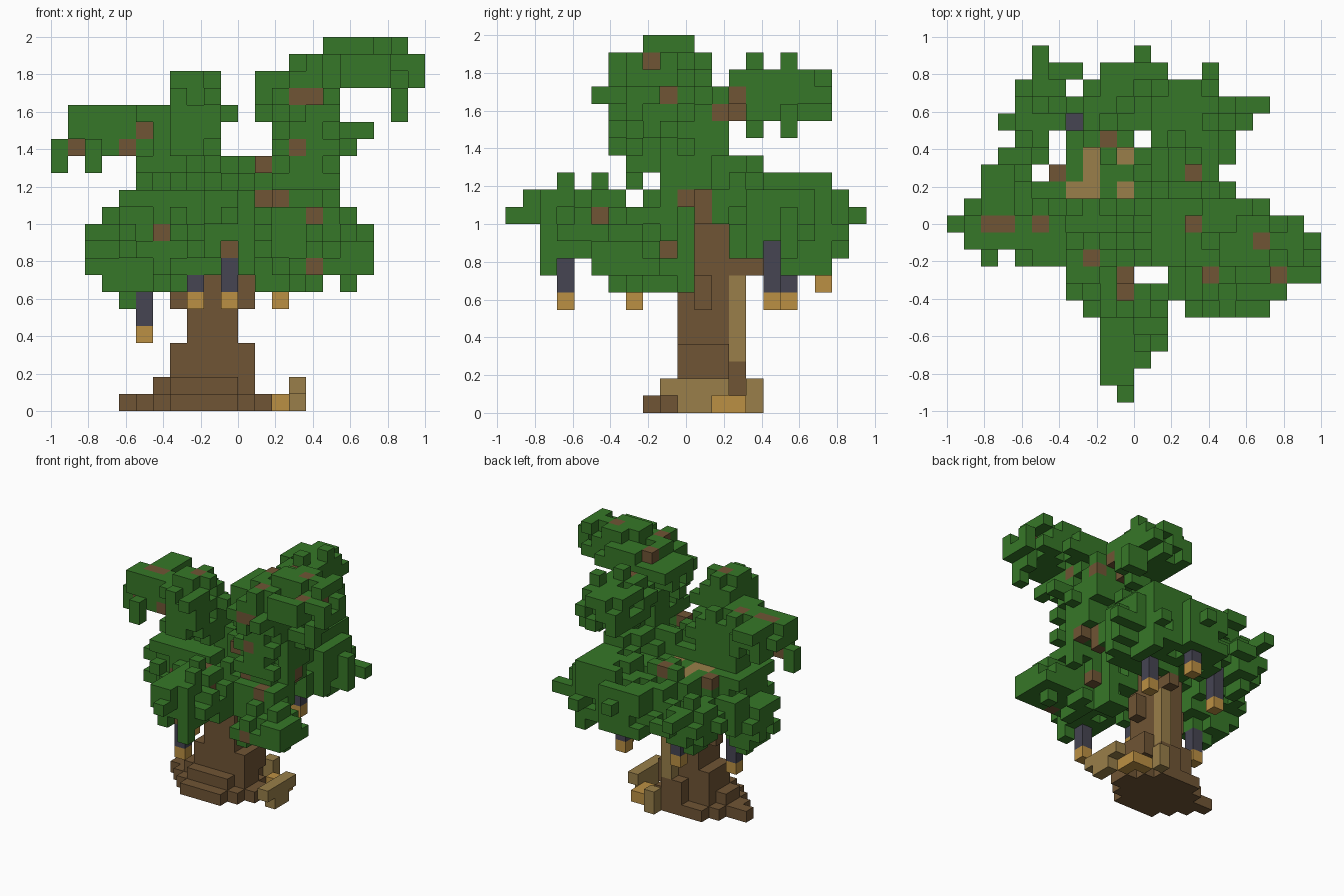
import bpy
import bmesh
import random
from mathutils import Vector

random.seed(4)
if "Cube" in bpy.data.objects:
    bpy.data.objects.remove(bpy.data.objects["Cube"], do_unlink=True)

UNIT = 1 / 11                                  # edge of one block
ORIGIN = Vector((-1, -21 / 22, 0))
COLOURS = {
    "leaf_green": (.037, .185, .021),
    "bark_brown": (.160, .090, .035),
    "plank_tan": (.320, .212, .067),
    "lamp_ochre": (.500, .280, .057),
    "chain_slate": (.061, .059, .086),
}
LEAF, BARK, PLANK, LAMP, CHAIN = range(5)
DIRECTIONS = [Vector(d) for d in ((1, 0, 0), (-1, 0, 0), (0, 1, 0),
                                  (0, -1, 0), (0, 0, 1), (0, 0, -1))]

materials = []
for name, rgb in COLOURS.items():
    mat = bpy.data.materials.new(name)
    mat.use_nodes = True
    mat.diffuse_color = (*rgb, 1)
    bsdf = mat.node_tree.nodes["Principled BSDF"]
    bsdf.inputs["Base Color"].default_value = (*rgb, 1)
    bsdf.inputs["Roughness"].default_value = 1
    materials.append(mat)

cells = {}                                     # block -> (part, colour)


def fill(part, colour, xs, ys, zs, power=0):
    """Fill a range of blocks; a power rounds its corners off."""
    spans = [s if isinstance(s, tuple) else (s, s) for s in (xs, ys, zs)]
    for x in range(spans[0][0], spans[0][1] + 1):
        for y in range(spans[1][0], spans[1][1] + 1):
            for z in range(spans[2][0], spans[2][1] + 1):
                reach = sum(abs((2 * c - a - b) / (b - a + 1)) ** power
                            for c, (a, b) in zip((x, y, z), spans)) if power else 0
                if reach <= 1:
                    cells.setdefault((x, y, z), (part, colour))


def leaves(part, *boxes):
    for box in boxes:
        fill(part, LEAF, *box, power=3.5)


def neighbours(cell):
    return [tuple(int(a + b) for a, b in zip(cell, d)) for d in DIRECTIONS]


# Trunk, its forks and the ladder strip behind it
fill("trunk", BARK, (8, 10), (10, 12), (0, 11))
fill("trunk", BARK, (7, 11), 11, (6, 7))
fill("trunk", BARK, (7, 11), (10, 12), (2, 3), power=3)
fill("trunk", BARK, 9, 13, (0, 2))
fill("trunk", BARK, 10, 13, (1, 2))
fill("trunk", BARK, 10, (13, 14), 8)
fill("ladder", PLANK, 10, 13, (3, 7))

# Spreading roots
fill("roots", BARK, (5, 12), (8, 13), 0, power=2)
fill("roots", BARK, 4, 11, 0)
fill("roots", BARK, (6, 11), (9, 12), 1, power=2)

# Bench and steps beside the roots
fill("bench", PLANK, 14, (9, 12), 1)
fill("bench", PLANK, 14, (10, 11), 0)
fill("bench", PLANK, 11, 14, (0, 1))
fill("bench", LAMP, 13, (12, 13), 0)
fill("bench", LAMP, 12, 13, 0)

# Lookout deck in the crown
DECK = [(7, 12), (8, 12), (10, 12), (8, 13), (8, 14), (9, 14), (10, 14)]
for x, y in DECK:
    fill("deck", PLANK, x, y, 12)

# Hanging lanterns
for x, y, z, links in ((10, 3, 6, 2), (8, 7, 6, 1), (13, 15, 6, 3),
                       (7, 16, 6, 3), (11, 18, 7, 2), (5, 11, 4, 2)):
    fill("lanterns", LAMP, x, y, z)
    fill("lanterns", CHAIN, x, y, (z + 1, z + links))

# Foliage, bough by bough
leaves("crown_core",
       ((6, 14), (7, 10), (9, 12)), ((6, 11), (11, 14), (10, 12)),
       ((9, 12), (9, 11), (13, 14)), ((11, 15), (11, 14), (11, 12)),
       ((7, 12), (14, 16), (10, 12)), ((12, 13), (9, 10), (7, 8)))
leaves("front_bough",
       ((9, 12), (3, 7), (9, 11)), ((9, 11), (2, 4), (9, 11)),
       ((9, 10), 1, (11, 12)), (10, 0, 11), ((9, 11), (2, 6), 12),
       (11, 2, 8), (11, 3, 13), (10, 5, 13), ((8, 9), (5, 7), (9, 10)),
       ((7, 9), 7, 8))
leaves("left_front_bough",
       ((14, 18), (5, 8), (8, 9)), ((14, 15), (6, 9), 7), (17, 7, 7),
       ((15, 17), (6, 7), 10), ((13, 16), (7, 9), (10, 11)), ((13, 14), 8, (8, 9)))
leaves("right_bough",
       ((2, 6), (10, 13), (8, 10)), (2, 10, (8, 10)), ((3, 5), (10, 12), 7),
       (4, 11, 6), ((4, 7), (8, 12), (11, 12)), ((6, 7), (8, 9), (7, 8)),
       ((4, 7), (8, 10), (9, 10)), ((3, 5), (13, 14), (9, 11)))
leaves("back_right_bough",
       ((4, 8), (15, 18), (9, 11)), (3, 16, 10), (5, (19, 20), 11),
       (5, (16, 17), 8), ((6, 7), (18, 19), 10), (5, 17, 12))
leaves("back_left_bough",
       ((11, 16), (13, 18), (9, 12)), ((16, 18), 17, 10), (17, 16, (10, 11)),
       ((9, 12), (17, 19), (9, 12)), (11, 20, 11), (15, 19, 10),
       ((12, 15), (15, 18), 13), ((13, 15), (13, 15), 13), (15, (16, 18), 8))
leaves("left_rising_limb",
       ((12, 16), (7, 11), (12, 14)), ((13, 16), (7, 12), (14, 16)),
       ((12, 16), (6, 11), (17, 18)), (17, 10, 15), ((17, 18), 9, 16),
       ((13, 15), (12, 14), (13, 14)), ((13, 15), 12, (16, 18)),
       ((12, 16), (8, 11), 19))
leaves("left_high_bough",
       ((14, 19), (6, 11), (19, 20)), ((18, 21), (7, 9), (19, 20)),
       ((16, 20), (8, 10), 21), (20, 7, (17, 18)), (20, 10, 19),
       (16, 5, 18), ((15, 16), 6, 18), (19, 6, (19, 20)))
leaves("back_high_bough",
       ((12, 15), (13, 18), (17, 19)), (14, 14, 20), (14, 14, 16),
       (15, 16, 20), (15, 16, 16), (15, 18, 18))
leaves("right_rising_limb",
       ((5, 9), (8, 11), (12, 16)), ((7, 9), (6, 9), (15, 18)),
       ((7, 9), (7, 8), (18, 19)), (10, 9, 17))
leaves("right_high_bough",
       ((1, 6), (9, 11), (15, 17)), (0, 10, (14, 15)), (2, 8, (14, 15)),
       ((2, 4), (11, 12), (15, 16)), ((2, 3), 13, 17), (3, 12, 17), ((5, 7), (8, 11), 17))

# Open gaps through the foliage
SHAFTS = [(5, 13), (6, 14), (6, 15), (11, 15), (7, 18), (11, 7), (12, 7)]
SLOTS = [(7, 12), (8, 13), (13, 8), (14, 8), (15, 8), (15, 9)]


def is_gap(x, y, z):
    return ((x, y) in SHAFTS or (y, z) in SLOTS
            or ((x, y) in DECK and z > 12)
            or (y in (11, 12) and x > 10 and 8 <= z <= 10)
            or (x, y, z) == (21, 8, 20)
            or (x == 16 and y < 8 and z == 20)
            or (x == 10 and y < 3 and z == 9))


for cell in [c for c, v in cells.items() if v[1] == LEAF and is_gap(*c)]:
    del cells[cell]


def line(axis, cell):
    """All blocks on the axis line through a block."""
    return [cell[:axis] + (n,) + cell[axis + 1:] for n in range(22)]


def keeps_outline(cell):
    return all(any(c in cells for c in line(axis, cell) if c != cell)
               for axis in range(3))


# Ragged leaf surface: nibble and sprout blocks without changing the outline
for cell in [c for c, v in cells.items() if v[1] == LEAF]:
    exposed = sum(n not in cells for n in neighbours(cell))
    if 1 <= exposed <= 3 and random.random() < .22 and keeps_outline(cell):
        del cells[cell]
for cell in [c for c, v in cells.items() if v[1] == LEAF]:
    for spot in neighbours(cell):
        if (spot not in cells and not is_gap(*spot) and spot[2] > 8
                and random.random() < .04 and keeps_outline(spot)):
            cells[spot] = cells[cell]

# Branch ends showing through the outermost leaves, by axis: side, front, top
KNOTS = [
    [(8, 20), (9, 18), (12, 17), (13, 17), (13, 18), (5, 11),
     (10, 12), (11, 12), (11, 11), (9, 9)],
    [(1, 15), (5, 16), (4, 15), (6, 10), (10, 9), (12, 14), (14, 15),
     (14, 18), (15, 18), (16, 20), (12, 12), (13, 12), (15, 11), (15, 8)],
    [(2, 10), (3, 10), (5, 10), (6, 13), (7, 16), (9, 15), (14, 13),
     (14, 10), (18, 9), (19, 7), (15, 7), (10, 7), (10, 6), (8, 8)],
]
OUTWARD = (1, -1, 1)
knots = []
for axis, spots in enumerate(KNOTS):
    for spot in spots:
        ray = line(axis, spot[:axis] + (0,) + spot[axis:])[::-OUTWARD[axis]]
        hit = next((c for c in ray if c in cells), None)
        if hit and cells[hit][1] == LEAF:
            cells[hit] = (cells[hit][0], BARK)
            knots.append(hit)

# Leaf caps beside the branch ends
for knot in knots:
    for axis, step in enumerate(OUTWARD):
        cap = knot[:axis] + (knot[axis] + step,) + knot[axis + 1:]
        if (knot[:axis] + knot[axis + 1:] not in KNOTS[axis]
                and cap not in cells and keeps_outline(cap)):
            cells[cap] = (cells[knot][0], LEAF)

# Turn each part into a mesh of its exposed block faces
for part in dict.fromkeys(v[0] for v in cells.values()):
    bm = bmesh.new()
    corners = {}

    def corner(point):
        key = tuple(round(2 * c) for c in point)
        if key not in corners:
            corners[key] = bm.verts.new(point * UNIT + ORIGIN)
        return corners[key]

    for cell, (owner, colour) in cells.items():
        if owner != part:
            continue
        for normal, other in zip(DIRECTIONS, neighbours(cell)):
            if other in cells:
                continue
            u = Vector((normal.y, normal.z, normal.x)) / 2
            v = normal.cross(u)
            centre = Vector(cell) + Vector((.5, .5, .5)) + normal / 2
            face = bm.faces.new([corner(centre + s * u + t * v) for s, t in
                                 ((-1, -1), (1, -1), (1, 1), (-1, 1))])
            face.material_index = colour
    mesh = bpy.data.meshes.new(part)
    bm.to_mesh(mesh)
    bm.free()
    for mat in materials:
        mesh.materials.append(mat)
    bpy.context.collection.objects.link(bpy.data.objects.new(part, mesh))
